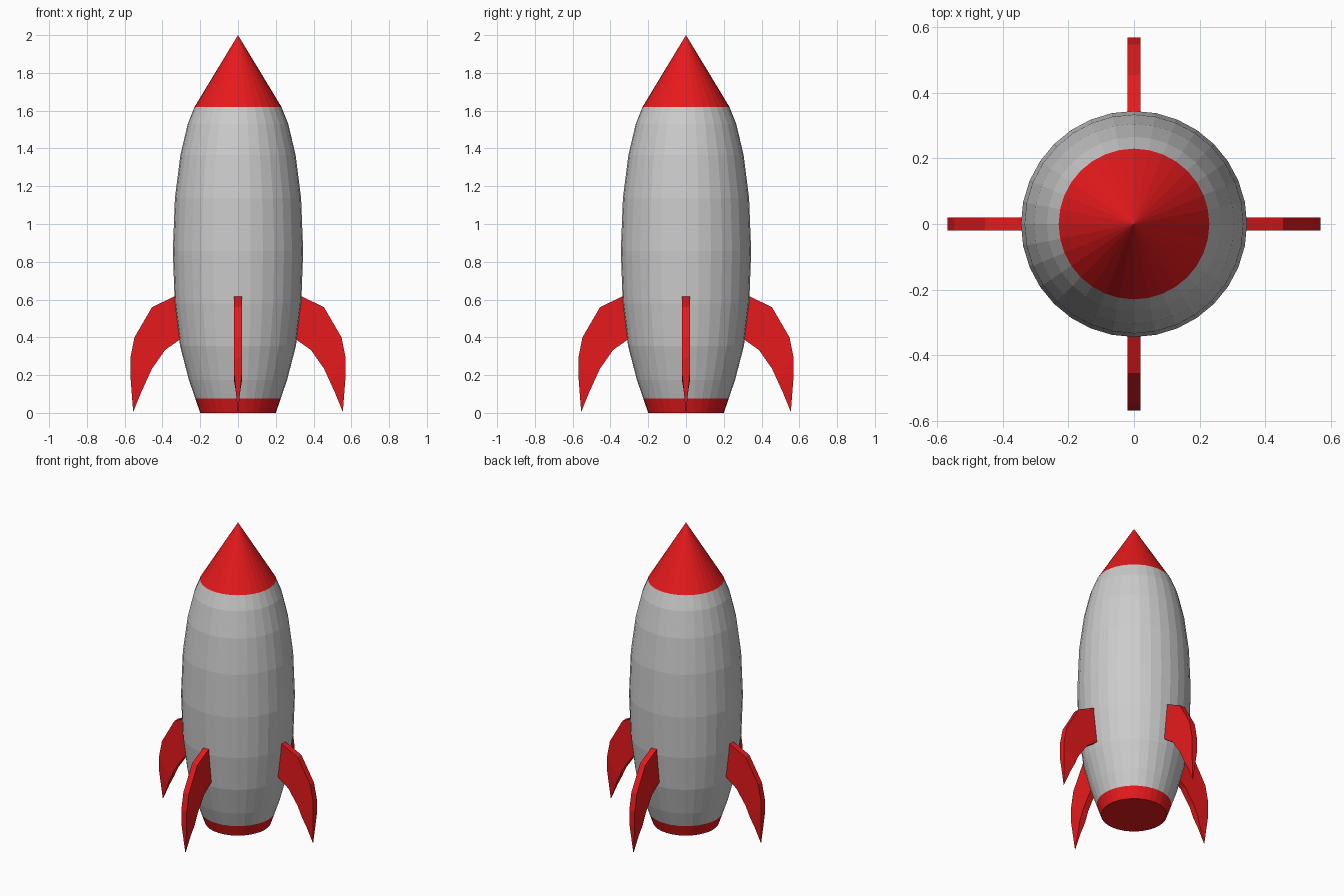
import bpy, bmesh
from math import cos, sin, pi

if "Cube" in bpy.data.objects:
    bpy.data.objects.remove(bpy.data.objects["Cube"])

SIDES = 32
red = bpy.data.materials.new("red_paint")
red.diffuse_color = (0.8, 0.01, 0.012, 1)
red.use_nodes = True
red.node_tree.nodes["Principled BSDF"].inputs["Base Color"].default_value = red.diffuse_color


def finish(name, bm, mat=None):
    bmesh.ops.recalc_face_normals(bm, faces=bm.faces)
    mesh = bpy.data.meshes.new(name)
    bm.to_mesh(mesh)
    bm.free()
    if mat:
        mesh.materials.append(mat)
    obj = bpy.data.objects.new(name, mesh)
    bpy.context.collection.objects.link(obj)
    return obj


def lathe(name, profile, mat=None, cap_bottom=False):
    """Revolve (radius, z) points about z; radius 0 becomes a single apex."""
    bm = bmesh.new()
    rings = []
    for r, z in profile:
        n = SIDES if r > 0 else 1
        rings.append([bm.verts.new((r * cos(2 * pi * i / SIDES),
                                    r * sin(2 * pi * i / SIDES), z)) for i in range(n)])
    for a, b in zip(rings, rings[1:]):
        for i in range(SIDES):
            j = (i + 1) % SIDES
            top = [b[j], b[i]] if len(b) > 1 else [b[0]]
            bm.faces.new([a[i], a[j]] + top)
    if cap_bottom:
        bm.faces.new(rings[0][::-1])
    return finish(name, bm, mat)


# Hull: base ring, barrel-shaped body, nose cone
lathe("base_ring", [(0.20, 0), (0.226, 0.075)], red, cap_bottom=True)
lathe("body", [(0.226, 0.075), (0.26, 0.175), (0.307, 0.355), (0.335, 0.58),
               (0.345, 0.856), (0.334, 1.137), (0.305, 1.365),
               (0.266, 1.53), (0.23, 1.62)])
lathe("nose_cone", [(0.23, 1.62), (0, 2.0)], red)

# Fins: outer / inner edge points paired from root to tip, narrowing to a thin tip
OUTER = [(0.30, 0.625), (0.34, 0.615), (0.455, 0.56), (0.548, 0.40), (0.57, 0.29), (0.57, 0.20)]
INNER = [(0.28, 0.40), (0.31, 0.387), (0.386, 0.333), (0.455, 0.235), (0.487, 0.165), (0.513, 0.108)]
TIP = (0.555, 0.005)
HALF = 0.02


def fin(name, angle):
    bm = bmesh.new()

    def vert(p, y):
        return bm.verts.new((p[0], y, p[1]))

    rings = []
    for k, (o, i) in enumerate(zip(OUTER, INNER)):
        h_in = HALF if k < len(OUTER) - 1 else 0.011
        rings.append([vert(o, -HALF), vert(o, HALF), vert(i, h_in), vert(i, -h_in)])
    tip = [vert(TIP, -0.001), vert(TIP, 0.001)]
    bm.faces.new(rings[0])
    for a, b in zip(rings, rings[1:]):
        for i in range(4):
            j = (i + 1) % 4
            bm.faces.new((a[i], a[j], b[j], b[i]))
    # pointed end
    a = rings[-1]
    bm.faces.new((a[0], a[1], tip[1], tip[0]))
    bm.faces.new((a[1], a[2], tip[1]))
    bm.faces.new((a[2], a[3], tip[0], tip[1]))
    bm.faces.new((a[3], a[0], tip[0]))
    finish(name, bm, red).rotation_euler.z = angle


for n, side in enumerate(("right", "back", "left", "front")):
    fin(side + "_fin", n * pi / 2)
